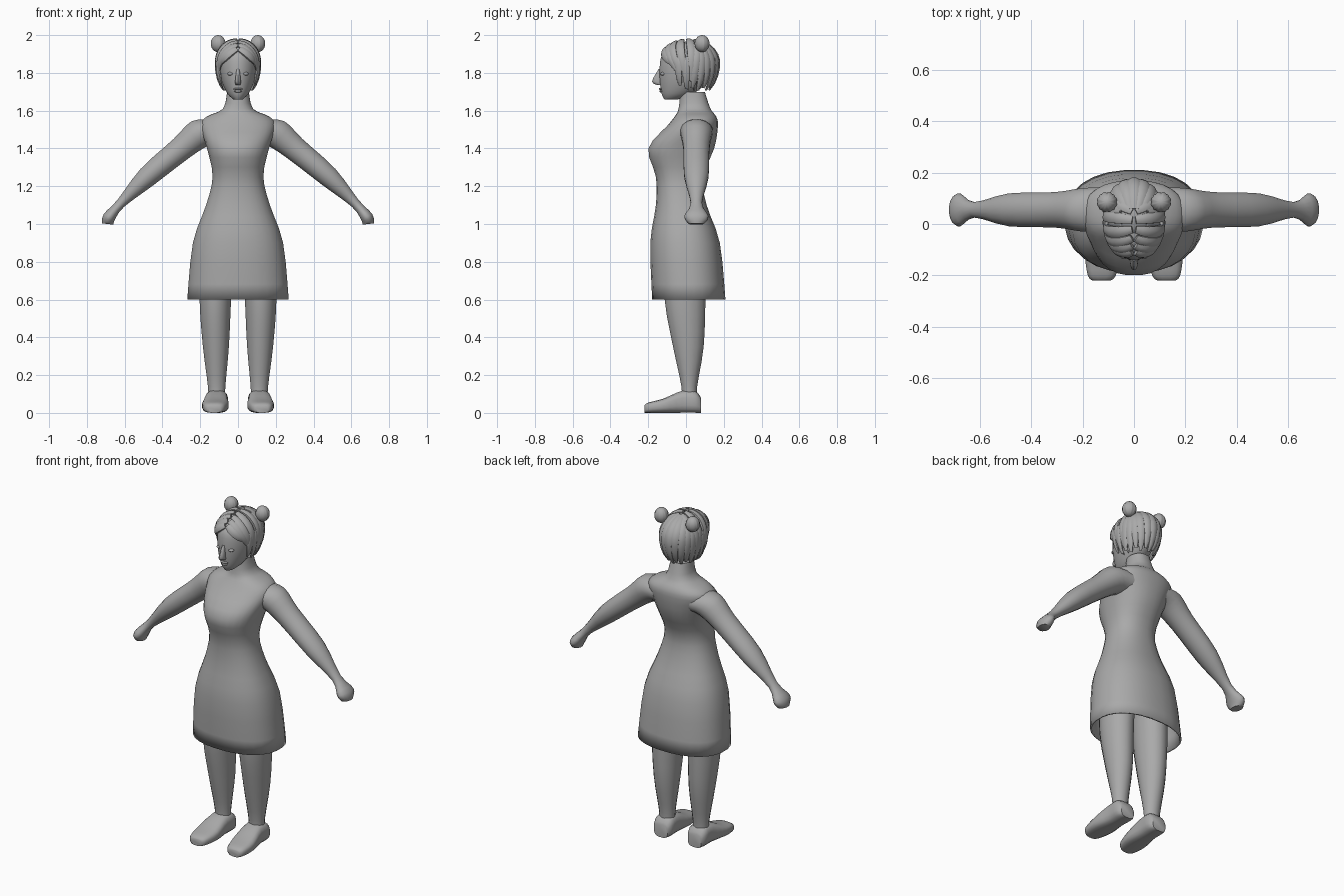
import bpy, bmesh, math
from mathutils import Vector

cube = bpy.data.objects.get("Cube")
if cube:
    bpy.data.objects.remove(cube, do_unlink=True)

GREY = (0.4, 0.4, 0.4, 1)
mat = bpy.data.materials.new("plain grey")
mat.use_nodes = True
mat.diffuse_color = GREY
mat.node_tree.nodes["Principled BSDF"].inputs["Base Color"].default_value = GREY


def finish(name, bm):
    bmesh.ops.recalc_face_normals(bm, faces=bm.faces)
    mesh = bpy.data.meshes.new(name)
    bm.to_mesh(mesh)
    bm.free()
    mesh.materials.append(mat)
    obj = bpy.data.objects.new(name, mesh)
    bpy.context.collection.objects.link(obj)
    bpy.ops.object.select_all(action="DESELECT")
    obj.select_set(True)
    bpy.context.view_layer.objects.active = obj
    bpy.ops.object.shade_smooth_by_angle(angle=math.radians(50))
    return obj


def smooth_rings(rings, steps=3):
    """Add rings between the given ones along a smooth spline."""
    last = len(rings) - 1
    result = []
    for i in range(last):
        near = [rings[min(max(i + k, 0), last)] for k in (-1, 0, 1, 2)]
        for step in range(steps):
            t = step / steps
            result.append([b + (c - a) * t / 2 + (a - b * 2.5 + c * 2 - d / 2) * t ** 2
                           + ((b - c) * 3 + d - a) / 2 * t ** 3 for a, b, c, d in zip(*near)])
    return result + [rings[last]]


def add_loft(bm, rings, sides=16, power=2, open_start=False):
    """Skin through rings of centre, half axis u and half axis v."""
    loops = []
    for centre, u, v in rings:
        loop = []
        for i in range(sides):
            angle = math.tau * (i + 0.5) / sides
            c, s = [math.copysign(abs(w) ** (2 / power), w)
                    for w in (math.cos(angle), math.sin(angle))]
            loop.append(bm.verts.new(centre + u * c + v * s))
        loops.append(loop)
    for a, b in zip(loops, loops[1:]):
        for i in range(sides):
            j = (i + 1) % sides
            bm.faces.new((a[i], a[j], b[j], b[i]))
    if not open_start:
        bm.faces.new(loops[0])
    bm.faces.new(loops[-1])


def loft(name, rings, **options):
    bm = bmesh.new()
    add_loft(bm, smooth_rings(rings), **options)
    return finish(name, bm)


def level(z, half, front, back, x=0):
    """Horizontal ring from its height, half width and depth limits."""
    return (Vector((x, (front + back) / 2, z)), Vector((half, 0, 0)),
            Vector((0, (back - front) / 2, 0)))


def blob(name, centre, radii, lobes=0):
    """Ellipsoid, optionally grooved into segments around its upright axis."""
    bm = bmesh.new()
    bmesh.ops.create_uvsphere(bm, u_segments=32, v_segments=14, radius=1)
    for v in bm.verts:
        groove = 1 - 0.1 * abs(math.cos(lobes * math.atan2(v.co.y, v.co.x) / 2)) ** 6 if lobes else 1
        scale = Vector((radii[0] * groove, radii[1] * groove, radii[2]))
        v.co = Vector(centre) + v.co * scale
    return finish(name, bm)


# Dress from the open hem up through waist, bust and shoulders to the neck
dress = loft("dress_and_torso", [
    level(z=0.6, half=0.27, front=-0.18, back=0.21),
    level(z=0.9, half=0.24, front=-0.19, back=0.18),
    level(z=1.1, half=0.17, front=-0.16, back=0.11),
    level(z=1.25, half=0.135, front=-0.16, back=0.09),
    level(z=1.4, half=0.165, front=-0.2, back=0.15),
    level(z=1.52, half=0.2, front=-0.1, back=0.17),
    level(z=1.57, half=0.165, front=-0.06, back=0.16),
    level(z=1.61, half=0.08, front=-0.04, back=0.13),
    level(z=1.7, half=0.058, front=-0.03, back=0.1),
], sides=28, power=2.3, open_start=True)
hem = dress.modifiers.new("cloth_thickness", "SOLIDIFY")
hem.thickness = 0.01


def arm_ring(side, x, z, depth, thick, slope):
    """Ring square to an arm that drops outward at the slope in degrees."""
    a = math.radians(slope)
    return (Vector((side * x, 0.055, z)), Vector((0, depth, 0)),
            Vector((side * math.sin(a), 0, math.cos(a))) * thick)


def shoe_ring(side, y, half, height):
    """Upright ring standing on the ground, drifting outward to the toe."""
    x = side * (0.113 + 0.06 * max(0, -y))
    return Vector((x, y, height / 2)), Vector((half, 0, 0)), Vector((0, 0, height / 2))


for side, word in ((1, "left"), (-1, "right")):
    # Arm ending in a mitten hand
    loft(word + "_arm", [
        arm_ring(side, x=0.12, z=1.49, depth=0.09, thick=0.07, slope=20),
        arm_ring(side, x=0.2, z=1.48, depth=0.085, thick=0.08, slope=36),
        arm_ring(side, x=0.3, z=1.4, depth=0.07, thick=0.066, slope=40),
        arm_ring(side, x=0.48, z=1.25, depth=0.065, thick=0.056, slope=40),
        arm_ring(side, x=0.62, z=1.11, depth=0.03, thick=0.026, slope=45),
        arm_ring(side, x=0.68, z=1.04, depth=0.065, thick=0.034, slope=68),
        arm_ring(side, x=0.69, z=1, depth=0.04, thick=0.03, slope=84),
    ])

    # Leg tapering to the ankle
    loft(word + "_leg", [
        level(z=0.9, half=0.09, front=-0.12, back=0.11, x=side * 0.11),
        level(z=0.6, half=0.085, front=-0.115, back=0.105, x=side * 0.12),
        level(z=0.35, half=0.07, front=-0.07, back=0.095, x=side * 0.117),
        level(z=0.14, half=0.047, front=-0.025, back=0.06, x=side * 0.113),
        level(z=0.05, half=0.045, front=-0.025, back=0.06, x=side * 0.113),
    ])

    # Shoe skinned from heel to toe
    loft(word + "_shoe", [
        shoe_ring(side, y=0.08, half=0.045, height=0.08),
        shoe_ring(side, y=0.05, half=0.06, height=0.115),
        shoe_ring(side, y=-0.02, half=0.06, height=0.118),
        shoe_ring(side, y=-0.12, half=0.07, height=0.076),
        shoe_ring(side, y=-0.2, half=0.055, height=0.055),
        shoe_ring(side, y=-0.22, half=0.035, height=0.04),
    ], power=3)

    blob(word + "_bun", (side * 0.105, 0.085, 1.955), (0.04, 0.04, 0.045), lobes=12)
    blob(word + "_eyelid", (side * 0.038, -0.12, 1.795), (0.018, 0.016, 0.01))

# Head from chin to crown
loft("head", [
    level(z=1.66, half=0.025, front=-0.115, back=-0.04),
    level(z=1.69, half=0.056, front=-0.13, back=0.04),
    level(z=1.76, half=0.088, front=-0.14, back=0.12),
    level(z=1.84, half=0.1, front=-0.14, back=0.14),
    level(z=1.9, half=0.092, front=-0.125, back=0.13),
    level(z=1.95, half=0.055, front=-0.07, back=0.1),
], sides=24)

# Nose and lips
loft("nose", [
    level(z=1.82, half=0.008, front=-0.145, back=-0.12),
    level(z=1.755, half=0.016, front=-0.18, back=-0.12),
    level(z=1.735, half=0.012, front=-0.15, back=-0.12),
], sides=10)
blob("upper_lip", (0, -0.133, 1.715), (0.024, 0.011, 0.006))
blob("lower_lip", (0, -0.13, 1.703), (0.02, 0.011, 0.007))

# Hair base under the locks
blob("hair_base", (0, 0.04, 1.855), (0.108, 0.13, 0.118))


def add_lock(bm, start, end, width, thick, steps=9):
    """Tapered lock that follows the scalp between two directions."""
    a, b = Vector(start).normalized(), Vector(end).normalized()
    dirs = [a.slerp(b, i / steps) for i in range(steps + 1)]
    points = [Vector((0, 0.012, 1.85)) + d * Vector((0.112, 0.156, 0.125 if d.z > 0 else 0.2))
              for d in dirs]
    rings = []
    for i, (point, d) in enumerate(zip(points, dirs)):
        along = points[min(i + 1, steps)] - points[max(i - 1, 0)]
        across = along.cross(d).normalized()
        out = across.cross(along).normalized()
        size = 0.1 + 0.9 * math.sin(math.pi * (0.13 + 0.84 * i / steps)) ** 0.6
        rings.append((point, across * width * size, out * thick * size))
    add_loft(bm, rings, sides=8)


# Locks swept from the centre parting, over the ears, with loose wisps
bm = bmesh.new()
for side in (1, -1):
    for i in range(6):
        t = i / 5
        pitch = math.radians(38 + 66 * t)
        add_lock(bm, (side * 0.06, -math.cos(pitch), math.sin(pitch)),
                 (side, t - 0.68, -0.02 - 0.55 * min(1, 1.6 * t)), 0.025, 0.014)
    for i in range(4):
        add_lock(bm, (side, 0.3 * i - 0.35, 0.3),
                 (side, 0.27 * i - 0.35, -0.75 - 0.15 * (i % 2)), 0.02, 0.011)
    for i in range(3):
        add_lock(bm, (side, 0.25 * i - 0.1, -0.1), (side, 0.3 * i, -1 - 0.1 * i), 0.006, 0.004)
finish("front_and_side_locks", bm)

# Locks falling from the crown down the back
bm = bmesh.new()
for i in range(11):
    a = math.radians(16 * i - 80)
    add_lock(bm, (0.55 * math.sin(a), 0.3, 1),
             (math.sin(a), math.cos(a), -0.85 - 0.16 * (i % 2)), 0.026, 0.015)
finish("back_locks", bm)
